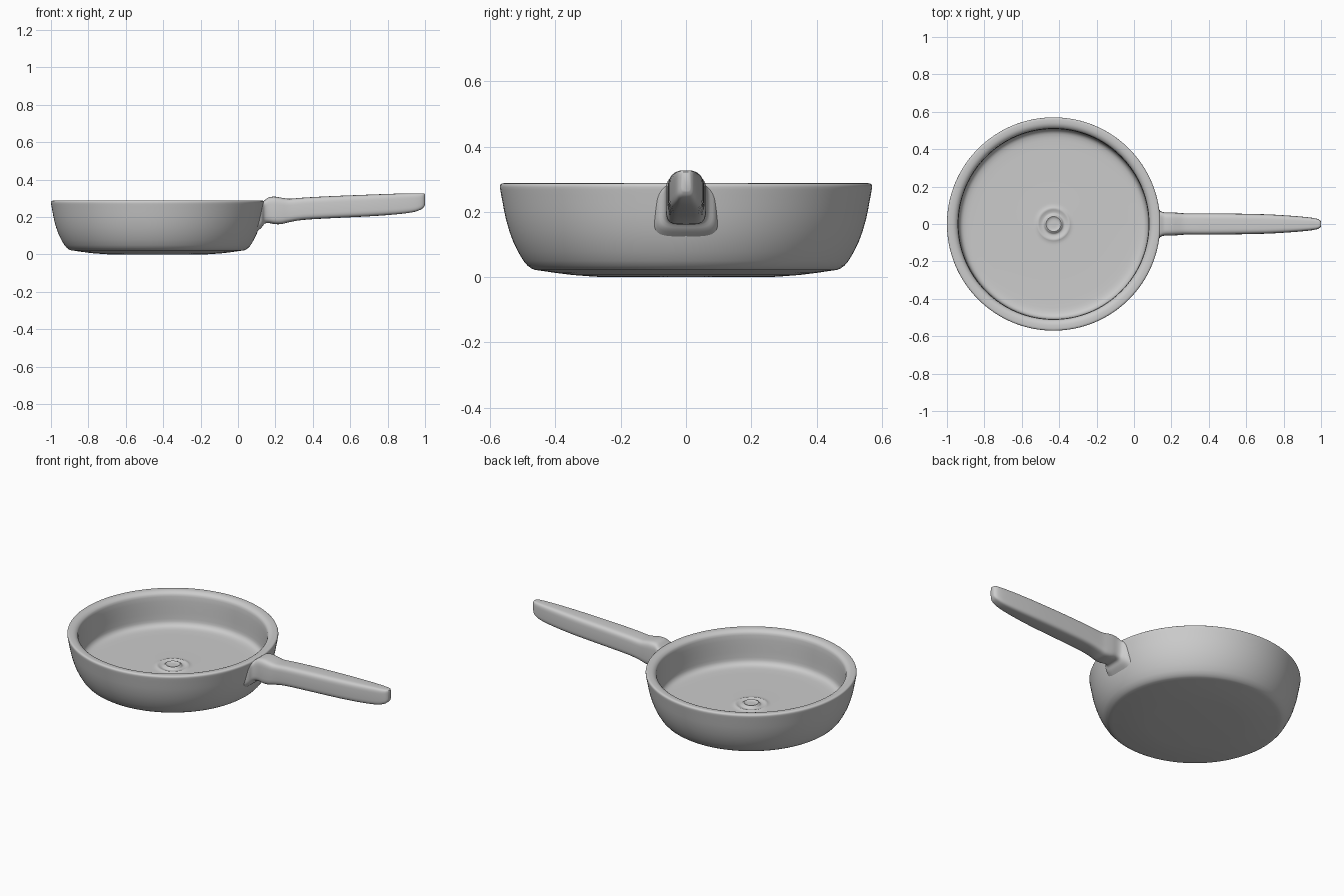
import bpy, bmesh, math

if "Cube" in bpy.data.objects:
    bpy.data.objects.remove(bpy.data.objects["Cube"])

PAN_X = -0.43


def finish(name, bm, angle):
    bmesh.ops.recalc_face_normals(bm, faces=bm.faces)
    mesh = bpy.data.meshes.new(name)
    bm.to_mesh(mesh)
    bm.free()
    ob = bpy.data.objects.new(name, mesh)
    bpy.context.collection.objects.link(ob)
    bpy.ops.object.select_all(action='DESELECT')
    bpy.context.view_layer.objects.active = ob
    ob.select_set(True)
    bpy.ops.object.shade_smooth_by_angle(angle=math.radians(angle))
    return ob


def bridge(bm, rings):
    for a, b in zip(rings, rings[1:]):
        n = len(a)
        for i in range(n):
            j = (i + 1) % n
            bm.faces.new((a[i], a[j], b[j], b[i]))


def sample(rows, per):
    """Catmull-Rom through rows of numbers, per steps between each pair."""
    out = []
    for i in range(len(rows) - 1):
        p0, p1, p2, p3 = (rows[max(i - 1, 0)], rows[i], rows[i + 1],
                          rows[min(i + 2, len(rows) - 1)])
        for k in range(per):
            t = k / per
            out.append([0.5 * (2 * b + (c - a) * t + (2 * a - 5 * b + 4 * c - d) * t * t
                               + (3 * b - a - 3 * c + d) * t ** 3)
                        for a, b, c, d in zip(p0, p1, p2, p3)])
    return out + [list(rows[-1])]


# Pan body: one lathed profile, underside -> wall -> rim -> inside floor
outer = [(0.25, 0.0), (0.35, 0.007), (0.445, 0.02), (0.472, 0.026), (0.498, 0.05),
         (0.53, 0.11), (0.551, 0.175), (0.562, 0.23), (0.569, 0.268), (0.57, 0.28),
         (0.565, 0.287), (0.55, 0.288), (0.533, 0.286), (0.518, 0.277),
         (0.511, 0.26), (0.508, 0.2), (0.506, 0.13), (0.502, 0.108),
         (0.49, 0.094), (0.465, 0.087), (0.40, 0.085), (0.12, 0.085)]
# Raised ring and button at the centre of the floor
button = [(0.12, 0.085), (0.097, 0.086), (0.084, 0.091), (0.07, 0.086),
          (0.055, 0.084), (0.047, 0.092), (0.04, 0.097), (0.033, 0.093),
          (0.022, 0.091), (0.01, 0.091)]
profile = sample(outer, 2)[:-1] + sample(button, 2)
bm = bmesh.new()
N = 128
rings = [[bm.verts.new((PAN_X + r * math.cos(2 * math.pi * i / N),
                        r * math.sin(2 * math.pi * i / N), z)) for i in range(N)]
         for r, z in profile]
bridge(bm, rings)
bm.faces.new(rings[0])
bm.faces.new(rings[-1])
finish("pan_body", bm, 50)

# Handle: rounded-rectangle sections lofted along x (x, half width, bottom, top)
stations = [(0.105, 0.10, 0.125, 0.28), (0.127, 0.088, 0.145, 0.281),
            (0.142, 0.069, 0.164, 0.29), (0.165, 0.062, 0.168, 0.306),
            (0.20, 0.062, 0.162, 0.309), (0.235, 0.06, 0.163, 0.303),
            (0.275, 0.057, 0.173, 0.298), (0.35, 0.057, 0.185, 0.304),
            (0.50, 0.056, 0.194, 0.312), (0.70, 0.052, 0.204, 0.32),
            (0.84, 0.044, 0.214, 0.325), (0.93, 0.036, 0.225, 0.327),
            (0.97, 0.03, 0.237, 0.327), (0.99, 0.023, 0.249, 0.327),
            (1.0, 0.013, 0.264, 0.323)]
bm = bmesh.new()
M = 40
rings = []
for x, hw, lo, hi in sample(stations, 3):
    ring = []
    for i in range(M):
        a = 2 * math.pi * i / M
        c, s = math.cos(a), math.sin(a)
        y = hw * math.copysign(abs(c) ** 0.45, c)
        z = (lo + hi) / 2 + (hi - lo) / 2 * math.copysign(abs(s) ** 0.45, s)
        ring.append(bm.verts.new((x, y, z)))
    rings.append(ring)
bridge(bm, rings)
bm.faces.new(rings[0])
bm.faces.new(rings[-1])
finish("handle", bm, 50)
